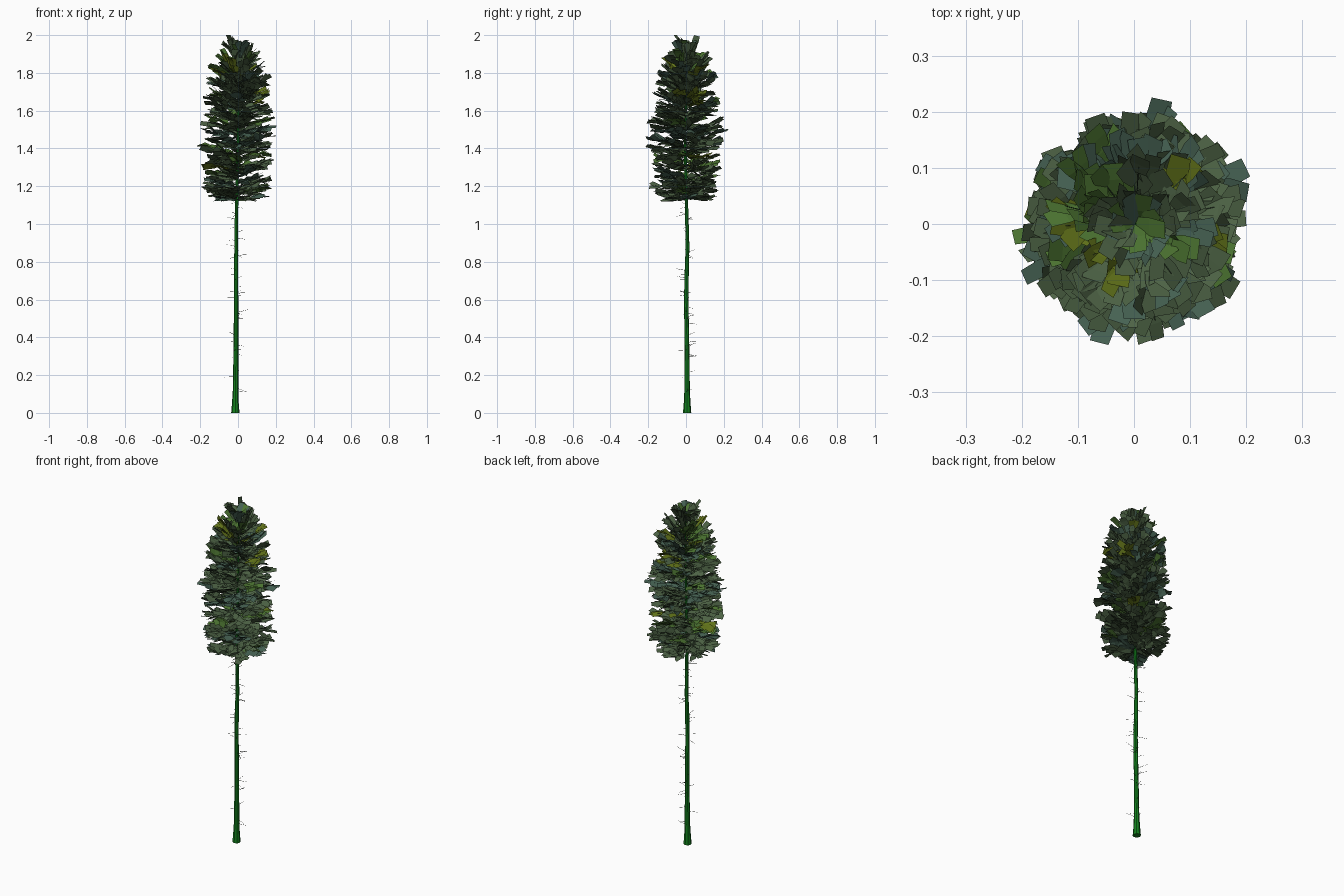
import bpy, math, random
from mathutils import Vector

if "Cube" in bpy.data.objects:
    bpy.data.objects.remove(bpy.data.objects["Cube"])

random.seed(11)


def material(name, rgb):
    m = bpy.data.materials.new(name)
    m.diffuse_color = (*rgb, 1)
    m.use_nodes = True
    m.node_tree.nodes["Principled BSDF"].inputs["Base Color"].default_value = m.diffuse_color
    return m


def make_object(name, verts, faces, mats, indices=None):
    me = bpy.data.meshes.new(name)
    me.from_pydata(verts, [], faces)
    for m in mats:
        me.materials.append(m)
    if indices:
        me.polygons.foreach_set("material_index", indices)
    me.update()
    ob = bpy.data.objects.new(name, me)
    bpy.context.collection.objects.link(ob)
    return ob


def lerp_table(table, z):
    """Linear lookup: rows are (z, values...)."""
    for a, b in zip(table, table[1:]):
        if z <= b[0]:
            f = max(0, (z - a[0]) / (b[0] - a[0]))
            return [p + (q - p) * f for p, q in zip(a[1:], b[1:])]
    return list(table[-1][1:])


def add_tube(verts, faces, rings, sides):
    """Append a capped tube through (centre, radius) rings."""
    base = len(verts)
    axis = (rings[-1][0] - rings[0][0]).normalized()
    u = axis.orthogonal().normalized()
    v = axis.cross(u)
    for c, r in rings:
        for k in range(sides):
            a = 2 * math.pi * k / sides
            verts.append(c + u * (r * math.cos(a)) + v * (r * math.sin(a)))
    for i in range(len(rings) - 1):
        for k in range(sides):
            p, q = base + i * sides, base + (i + 1) * sides
            n = (k + 1) % sides
            faces.append((p + k, p + n, q + n, q + k))
    faces.append(tuple(base + k for k in reversed(range(sides))))
    last = base + (len(rings) - 1) * sides
    faces.append(tuple(last + k for k in range(sides)))


# z, x, y, radius of the gently wandering trunk
TRUNK = [(0, -.014, .006, .022), (.05, -.014, .006, .018), (.12, -.013, .006, .0145),
         (.35, -.011, .005, .0125), (.6, -.010, .001, .0115), (.75, -.011, .004, .011),
         (.88, -.009, .008, .010), (1.05, -.008, .004, .009), (1.2, -.006, .000, .008),
         (1.4, .000, -.004, .007), (1.6, .002, .000, .005), (1.8, .003, .000, .003),
         (1.95, .003, .000, .001)]
# z, crown radius
CROWN = [(1.13, .15), (1.18, .18), (1.23, .205), (1.30, .185), (1.37, .20), (1.44, .205),
         (1.50, .225), (1.54, .215), (1.60, .195), (1.68, .175), (1.76, .17),
         (1.84, .155), (1.90, .125), (1.95, .09), (1.99, .05)]


def trunk_point(z):
    x, y, _ = lerp_table(TRUNK, z)
    return Vector((x, y, z))


# Trunk
verts, faces = [], []
add_tube(verts, faces, [(Vector((x, y, z)), r) for z, x, y, r in TRUNK], 8)
make_object("trunk", verts, faces, [material("bark", (.006, .22, .012))])

# Dead twigs on the bare trunk
verts, faces = [], []
for i in range(52):
    z = random.uniform(.3, 1.13) if i > 4 else random.uniform(.1, .3)
    a = random.uniform(0, 2 * math.pi)
    length = random.uniform(.025, .068)
    start = trunk_point(z)
    out = Vector((math.cos(a), math.sin(a), random.uniform(-.3, .35)))
    mid = start + out * length * .55
    end = start + out * length + Vector((0, 0, random.uniform(-.008, .004)))
    add_tube(verts, faces, [(start, .0013), (mid, .001), (end, .0004)], 3)
make_object("dead_twigs", verts, faces, [material("dead_wood", (.05, .06, .04))])

# Crown: live branches carrying folded needle cards
greens = [material("needles_" + n, c) for n, c in (
    ("dark", (.05, .085, .04)), ("mid", (.075, .125, .06)), ("blue", (.06, .12, .085)),
    ("fresh", (.07, .17, .03)), ("olive", (.12, .17, .01)))]
wood_v, wood_f = [], []
card_v, card_f, card_m = [], [], []


def add_card(root, direction, length, width, roll, droop, mat):
    """Two-segment strip of foliage, bending along its length."""
    d = direction.normalized()
    side = d.cross(Vector((0, 0, 1))).normalized()
    up = side.cross(d)
    across = side * math.cos(roll) + up * math.sin(roll)
    base = len(card_v)
    for t, w in ((0, .75), (.5, 1), (1, .9)):
        c = root + d * length * t - up * droop * length * t * t
        for s in (-.5, .5):
            p = c + across * width * w * s
            r = math.hypot(p.x, p.y)
            if r > .228:
                p.x, p.y = p.x * .228 / r, p.y * .228 / r
            p.z = max(1.12, min(2.0, p.z))
            card_v.append(p)
    for k in (0, 2):
        card_f.append((base + k, base + k + 1, base + k + 3, base + k + 2))
        card_m.append(mat)


LAYERS = 24
for layer in range(LAYERS):
    f = layer / (LAYERS - 1)
    count = 7 if f < .85 else 6
    spin = layer * 2.4
    for k in range(count):
        tip_z = 1.15 + .81 * f + random.uniform(-.016, .016)
        a = spin + 2 * math.pi * k / count + random.uniform(-.25, .25)
        reach = lerp_table(CROWN, tip_z)[0] * random.uniform(.86, 1.05)
        elev = math.radians(6 + 14 * f + 34 * f ** 4 + random.uniform(-7, 9))
        start = trunk_point(max(1.13, tip_z - reach * math.tan(elev)))
        tip = Vector((reach * math.cos(a), reach * math.sin(a), tip_z))
        along = tip - start
        heading = along.normalized()
        add_tube(wood_v, wood_f, [(start, .002), (start + along * .85, .0007)], 3)
        # brighter growth near the top and on the sunny side
        sunny = max(0, math.cos(a - 3.5)) * f
        mat = random.choices(range(5), (4, 5, 3, 1 + 5 * sunny, .7 + 3 * sunny))[0]
        lean = random.uniform(-.35, .35)
        cards = 9 if f < .85 else 6
        for j in range(cards):
            last = j == cards - 1
            t = .12 + .66 * j / (cards - 1)
            sgn = (-1) ** j
            yaw = random.uniform(-.12, .12) if last else sgn * random.uniform(.3, .85)
            c, s = math.cos(yaw), math.sin(yaw)
            d = Vector((heading.x * c - heading.y * s, heading.x * s + heading.y * c,
                        heading.z + random.uniform(-.2, .22)))
            length = random.uniform(.048, .072)
            root = tip - heading * length if last else start + along * t
            add_card(root, d, length, random.uniform(.03, .044),
                     lean + random.uniform(-.65, .65), random.uniform(-.15, .25), mat)

# Leader tuft at the very top
for k in range(14):
    a = k * 2.4
    root = trunk_point(1.89 + .03 * random.random())
    add_card(root, Vector((math.cos(a) * .7, math.sin(a) * .7, 1)),
             random.uniform(.06, .09), .034, random.uniform(-.4, .4), .15, 3 if k % 3 else 2)

make_object("branches", wood_v, wood_f, [material("branch_wood", (.03, .06, .03))])
make_object("foliage", card_v, card_f, greens, card_m)
